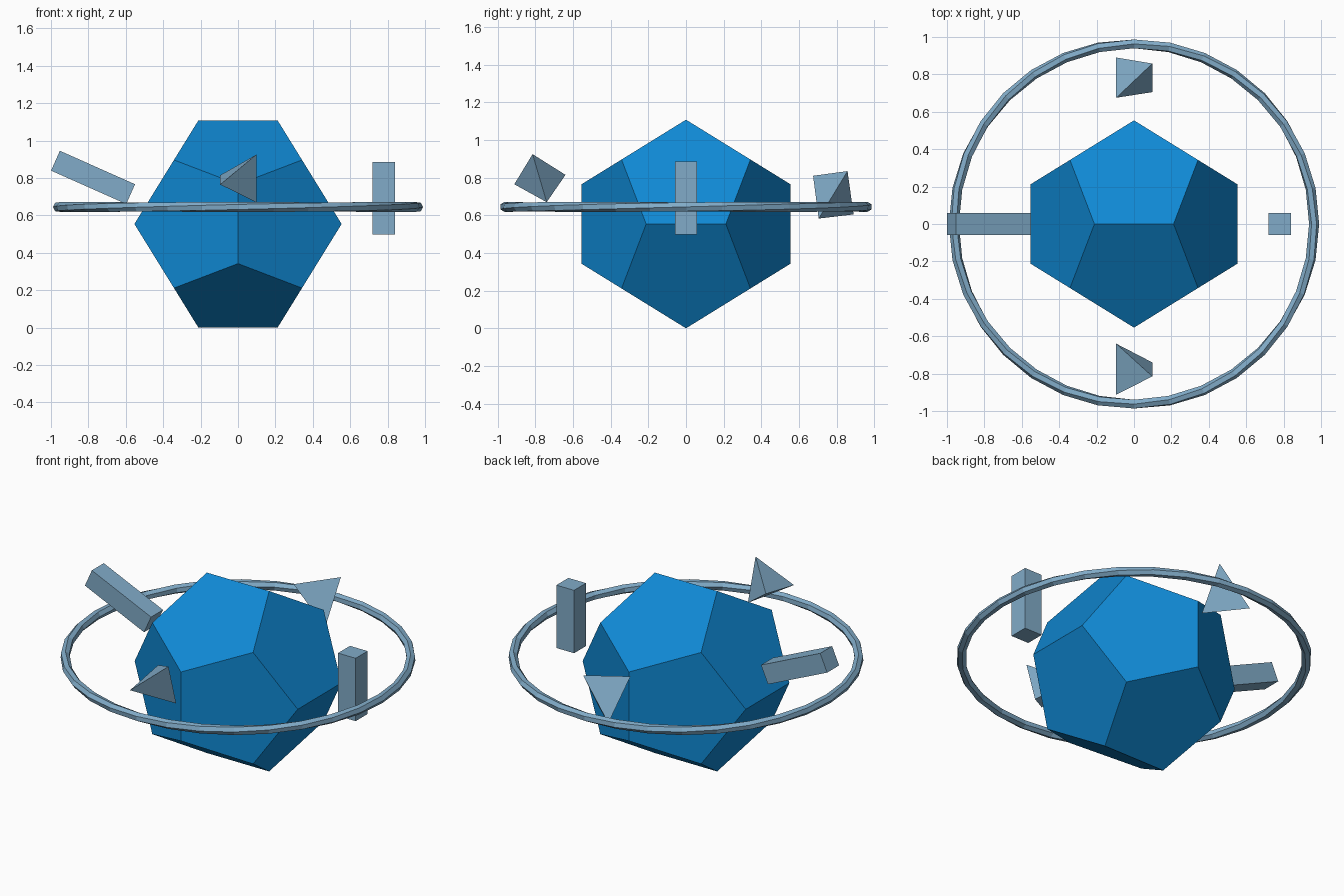
import bpy, bmesh
from math import sin, cos, pi, radians, sqrt
from mathutils import Vector

default_cube = bpy.data.objects.get("Cube")
if default_cube:
    bpy.data.objects.remove(default_cube)


def make_material(name, color):
    mat = bpy.data.materials.new(name)
    mat.use_nodes = True
    mat.diffuse_color = (*color, 1)
    mat.node_tree.nodes["Principled BSDF"].inputs["Base Color"].default_value = (*color, 1)
    return mat


BLUE = make_material("bright blue", (0.005, 0.25, 0.66))
STEEL = make_material("pale steel blue", (0.22, 0.41, 0.58))


def finish(name, bm, mat):
    bmesh.ops.recalc_face_normals(bm, faces=bm.faces)
    mesh = bpy.data.meshes.new(name)
    bm.to_mesh(mesh)
    bm.free()
    mesh.materials.append(mat)
    obj = bpy.data.objects.new(name, mesh)
    bpy.context.collection.objects.link(obj)
    return obj


def hull(name, points, mat):
    bm = bmesh.new()
    for p in points:
        bm.verts.new(p)
    bmesh.ops.convex_hull(bm, input=bm.verts)
    bmesh.ops.dissolve_limit(bm, angle_limit=radians(2), verts=bm.verts, edges=bm.edges)
    return finish(name, bm, mat)


def box(name, center, size, tilt=0):
    bm = bmesh.new()
    bmesh.ops.create_cube(bm, size=1)
    bmesh.ops.scale(bm, vec=size, verts=bm.verts)
    obj = finish(name, bm, STEEL)
    obj.location = center
    obj.rotation_euler.y = radians(tilt)
    return obj


# Twelve-sided core: cube corners plus three crossed rectangles
phi = (1 + sqrt(5)) / 2
signs = (-1, 1)
corners = [Vector((a, b, c)) for a in signs for b in signs for c in signs]
for a in signs:
    for b in signs:
        s, t = a / phi, b * phi
        corners += [Vector((s, 0, t)), Vector((t, s, 0)), Vector((0, t, s))]
core_radius = 0.554
core = hull("dodecahedron_core", [v * core_radius / phi for v in corners], BLUE)
core.location.z = core_radius

# Thin faceted ring with a slowly turning cross-section
SEGMENTS, SIDES, MAJOR, MINOR = 32, 6, 0.963, 0.027
bm = bmesh.new()
loops = []
for i in range(SEGMENTS):
    angle = 2 * pi * i / SEGMENTS
    loop = []
    for j in range(SIDES):
        turn = 2 * pi * j / SIDES + angle
        r = MAJOR + MINOR * cos(turn)
        loop.append(bm.verts.new((r * cos(angle), r * sin(angle), 0.645 + MINOR * sin(turn))))
    loops.append(loop)
for i in range(SEGMENTS):
    here, there = loops[i], loops[(i + 1) % SEGMENTS]
    for j in range(SIDES):
        k = (j + 1) % SIDES
        bm.faces.new((here[j], there[j], there[k], here[k]))
finish("orbit_ring", bm, STEEL)

# Floating bars
box("left_bar", (0.78, 0, 0.692), (0.12, 0.116, 0.386))
box("right_bar", (-0.775, 0, 0.803), (0.44, 0.116, 0.116), tilt=24)

# Floating pyramids: two crossed edges each
hull("front_tetrahedron", [(-0.095, -0.64, 0.815), (-0.095, -0.912, 0.765),
                           (0.098, -0.815, 0.925), (0.098, -0.74, 0.67)], STEEL)
hull("back_tetrahedron", [(-0.095, 0.89, 0.605), (-0.095, 0.675, 0.81),
                          (0.098, 0.858, 0.835), (0.098, 0.705, 0.583)], STEEL)
